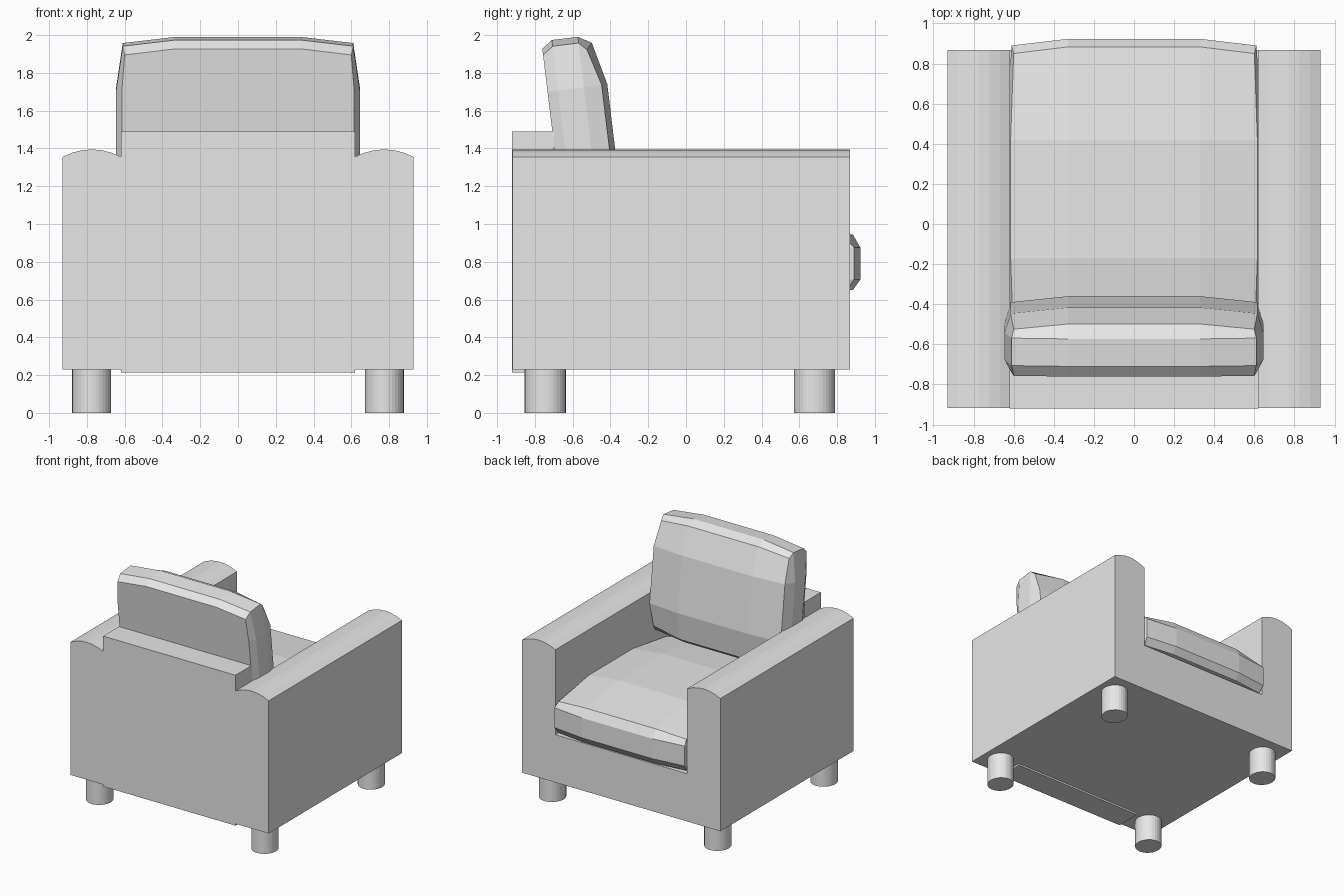
import bpy, bmesh, math
from mathutils import Matrix, Vector

if "Cube" in bpy.data.objects:
    bpy.data.objects.remove(bpy.data.objects["Cube"], do_unlink=True)

# One plain upholstery colour
grey = bpy.data.materials.new("light_grey")
grey.use_nodes = True
grey.diffuse_color = (0.8, 0.8, 0.8, 1)
grey.node_tree.nodes["Principled BSDF"].inputs["Base Color"].default_value = (0.8, 0.8, 0.8, 1)


def finish(name, bm):
    bmesh.ops.recalc_face_normals(bm, faces=bm.faces)
    mesh = bpy.data.meshes.new(name)
    bm.to_mesh(mesh)
    bm.free()
    mesh.materials.append(grey)
    obj = bpy.data.objects.new(name, mesh)
    bpy.context.collection.objects.link(obj)
    return obj


def box(name, low, high):
    bm = bmesh.new()
    bmesh.ops.create_cube(bm, size=1)
    low, high = Vector(low), Vector(high)
    for v in bm.verts:
        v.co = (low + high) / 2 + v.co * (high - low)
    return finish(name, bm)


def arm(name, side):
    """Upright slab with a shallow arched top, extruded along y."""
    inner, outer, base, shoulder, rise, steps = 0.617, 0.93, 0.23, 1.355, 0.04, 6
    profile = [(outer, base), (inner, base)]
    for i in range(steps + 1):
        t = i / steps
        profile.append((inner + (outer - inner) * t, shoulder + rise * (1 - (2 * t - 1) ** 2)))
    bm = bmesh.new()
    face = bm.faces.new([bm.verts.new((side * x, -0.918, z)) for x, z in profile])
    new = bmesh.ops.extrude_face_region(bm, geom=[face])["geom"]
    moved = [g for g in new if isinstance(g, bmesh.types.BMVert)]
    bmesh.ops.translate(bm, verts=moved, vec=(0, 1.786, 0))
    return finish(name, bm)


def leg(name, x, y):
    bm = bmesh.new()
    bmesh.ops.create_cone(bm, cap_ends=True, segments=32, radius1=0.105, radius2=0.105, depth=0.23)
    bmesh.ops.transform(bm, matrix=Matrix.Translation((x, y, 0.115)) @ Matrix.Diagonal((0.98, 1.04, 1, 1)),
                        verts=bm.verts)
    return finish(name, bm)


def cushion(name, half_length, row, thickness, matrix):
    """Three-by-three padded block: flat underside, bulging rim and crown."""
    bm = bmesh.new()
    bmesh.ops.create_cube(bm, size=2)
    bmesh.ops.subdivide_edges(bm, edges=bm.edges, cuts=2, use_grid_fill=True)
    for v in bm.verts:
        x, y, z = v.co
        xin, yin, zin = (abs(c) < 0.9 for c in v.co)
        sx, sy = math.copysign(1, x), math.copysign(1, y)
        nx = 0.33 if xin else 0.6 + 0.01 * zin + 0.015 * yin + 0.02 * (yin and zin)
        ny = row if yin else half_length + 0.033 * xin + 0.04 * zin
        if zin:
            nz = 0.056 if z < 0 else thickness - 0.04
        else:
            nz = 0 if z < 0 else thickness + 0.03 * xin + 0.055 * yin
        v.co = (sx * nx, sy * ny, nz)
    bm.transform(matrix)
    return finish(name, bm)


# Frame
box("seat_base", (-0.617, -0.8, 0.23), (0.617, 0.868, 0.635))
box("back_panel", (-0.62, -0.92, 0.215), (0.62, -0.70, 1.49))
for label, side in (("left", 1), ("right", -1)):
    arm(label + "_arm", side)
    leg(label + "_front_leg", side * 0.775, -0.745)
    leg(label + "_rear_leg", side * 0.775, 0.68)

# Cushions
cushion("seat_cushion", 0.725, 0.295, 0.265, Matrix.Translation((0, 0.125, 0.65)))
cushion("back_cushion", 0.43, 0.235, 0.234,
        Matrix.Translation((0, -0.705, 1.468)) @ Matrix.Rotation(math.radians(-83.1), 4, "X"))
